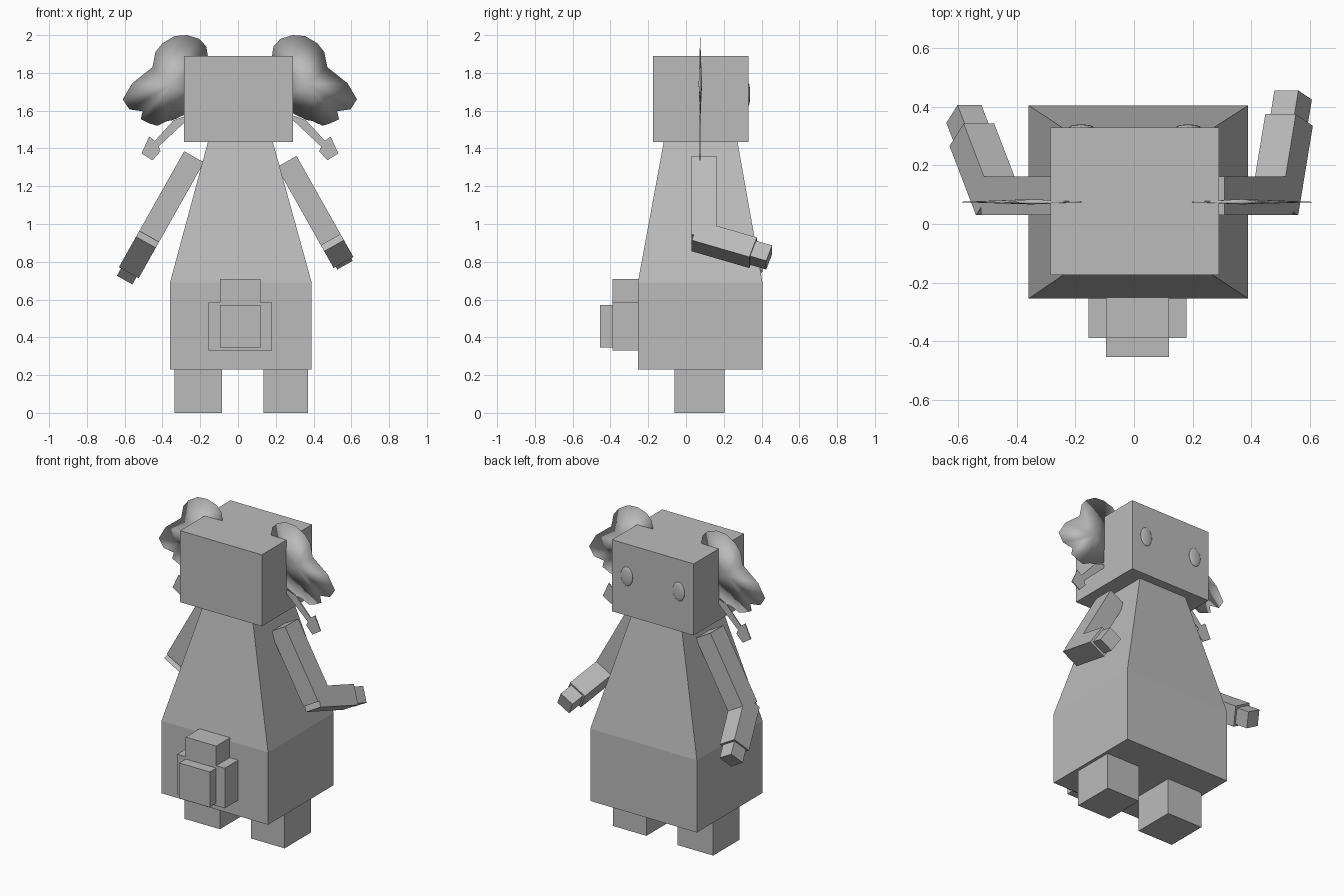
import bpy, bmesh, math
from mathutils import Vector

if "Cube" in bpy.data.objects:
    bpy.data.objects.remove(bpy.data.objects["Cube"], do_unlink=True)

grey = bpy.data.materials.new("plain grey")
grey.use_nodes = True
tone = (0.5, 0.5, 0.5, 1)
grey.diffuse_color = tone
grey.node_tree.nodes["Principled BSDF"].inputs["Base Color"].default_value = tone


def finish(bm, name):
    bmesh.ops.recalc_face_normals(bm, faces=bm.faces)
    mesh = bpy.data.meshes.new(name)
    bm.to_mesh(mesh)
    bm.free()
    mesh.materials.append(grey)
    obj = bpy.data.objects.new(name, mesh)
    bpy.context.collection.objects.link(obj)
    return obj


def loft(name, rings):
    """Closed solid through a stack of matching vertex rings."""
    bm = bmesh.new()
    loops = [[bm.verts.new(p) for p in ring] for ring in rings]
    n = len(loops[0])
    for a, b in zip(loops, loops[1:]):
        for i in range(n):
            j = (i + 1) % n
            bm.faces.new((a[i], a[j], b[j], b[i]))
    bm.faces.new(loops[0])
    bm.faces.new(loops[-1])
    return finish(bm, name)


def rect(x0, x1, y0, y1, z):
    return [(x0, y0, z), (x1, y0, z), (x1, y1, z), (x0, y1, z)]


def box(name, x, y, z):
    return loft(name, [rect(*x, *y, h) for h in z])


# Body, head and legs
loft("body", [rect(-0.36, 0.39, -0.255, 0.405, 0.23),
              rect(-0.36, 0.39, -0.255, 0.405, 0.69),
              rect(-0.155, 0.18, -0.115, 0.27, 1.45)])
box("head", (-0.285, 0.29), (-0.175, 0.33), (1.435, 1.89))
box("right_leg", (-0.335, -0.085), (-0.06, 0.205), (0, 0.23))
box("left_leg", (0.135, 0.37), (-0.06, 0.205), (0, 0.23))

# Stacked block tail
box("tail_base", (-0.155, 0.18), (-0.39, -0.25), (0.33, 0.585))
box("tail_top", (-0.095, 0.12), (-0.39, -0.25), (0.585, 0.71))
box("tail_tip", (-0.095, 0.12), (-0.455, -0.39), (0.345, 0.57))

# Eyes
for side, x in (("right", -0.18), ("left", 0.185)):
    bm = bmesh.new()
    bmesh.ops.create_uvsphere(bm, u_segments=20, v_segments=12, radius=1)
    for v in bm.verts:
        v.co = Vector((x + v.co.x * 0.042, 0.33 + v.co.y * 0.01, 1.685 + v.co.z * 0.06))
    eye = finish(bm, side + "_eye")
    for p in eye.data.polygons:
        p.use_smooth = True


# Arms: upper arm slopes outward, forearm bends about the arm's width axis
def arm(side, sign, top, length, bend, fore_len):
    along = Vector((sign * 0.49, 0, -0.87))
    inward = Vector((-sign * 0.87, 0, -0.49))
    back = Vector((0, 1, 0))

    def segment(name, start, d, w, size, thick, inset=0.0):
        corner = start + w * inset + inward * inset
        t, u = w * (thick - 2 * inset), inward * (0.12 - 2 * inset)
        ring = [corner, corner + t, corner + t + u, corner + u]
        loft(side + name, [ring, [p + d * size for p in ring]])

    start = Vector((top[0], 0.03, top[1]))
    segment("_upper_arm", start, along, back, length, 0.132)
    c, s = math.cos(bend), math.sin(bend)
    d, w = back * c + along * s, back * s - along * c
    elbow = start + along * (length + 0.035)
    segment("_forearm", elbow, d, w, fore_len, 0.125)
    segment("_hand", elbow + d * fore_len, d, w, 0.09, 0.125, 0.013)


arm("left", 1, (0.31, 1.36), 0.477, math.radians(18.5), 0.322)
arm("right", -1, (-0.285, 1.385), 0.485, math.radians(38), 0.3)

# Thin floppy ears with a hanging tassel
ear_rim = [(.17, 1.89), (.178, 1.94), (.215, 1.98), (.28, 2), (.345, 1.995), (.41, 1.957),
           (.447, 1.91), (.463, 1.83), (.57, 1.745), (.62, 1.66), (.585, 1.607), (.515, 1.597),
           (.525, 1.555), (.48, 1.533), (.437, 1.52), (.385, 1.545), (.355, 1.55),
           (.29, 1.58), (.2, 1.65)]
tassel_rim = [(.25, 1.585), (.35, 1.55), (.45, 1.44), (.48, 1.463), (.521, 1.374),
              (.463, 1.337), (.42, 1.385), (.43, 1.41), (.27, 1.56)]
for side, sign in (("right", -1), ("left", 1)):
    bm = bmesh.new()
    rim = [bm.verts.new((0.01 + sign * x, 0.075, z)) for x, z in ear_rim]
    for y in (0.067, 0.085):
        mid = bm.verts.new((0.01 + sign * 0.36, y, 1.74))
        for i, v in enumerate(rim):
            bm.faces.new((v, rim[i - 1], mid))
    ear = finish(bm, side + "_ear")
    for p in ear.data.polygons:
        p.use_smooth = True
    loft(side + "_ear_tassel",
         [[(0.01 + sign * x, y, z) for x, z in tassel_rim] for y in (0.072, 0.078)])
